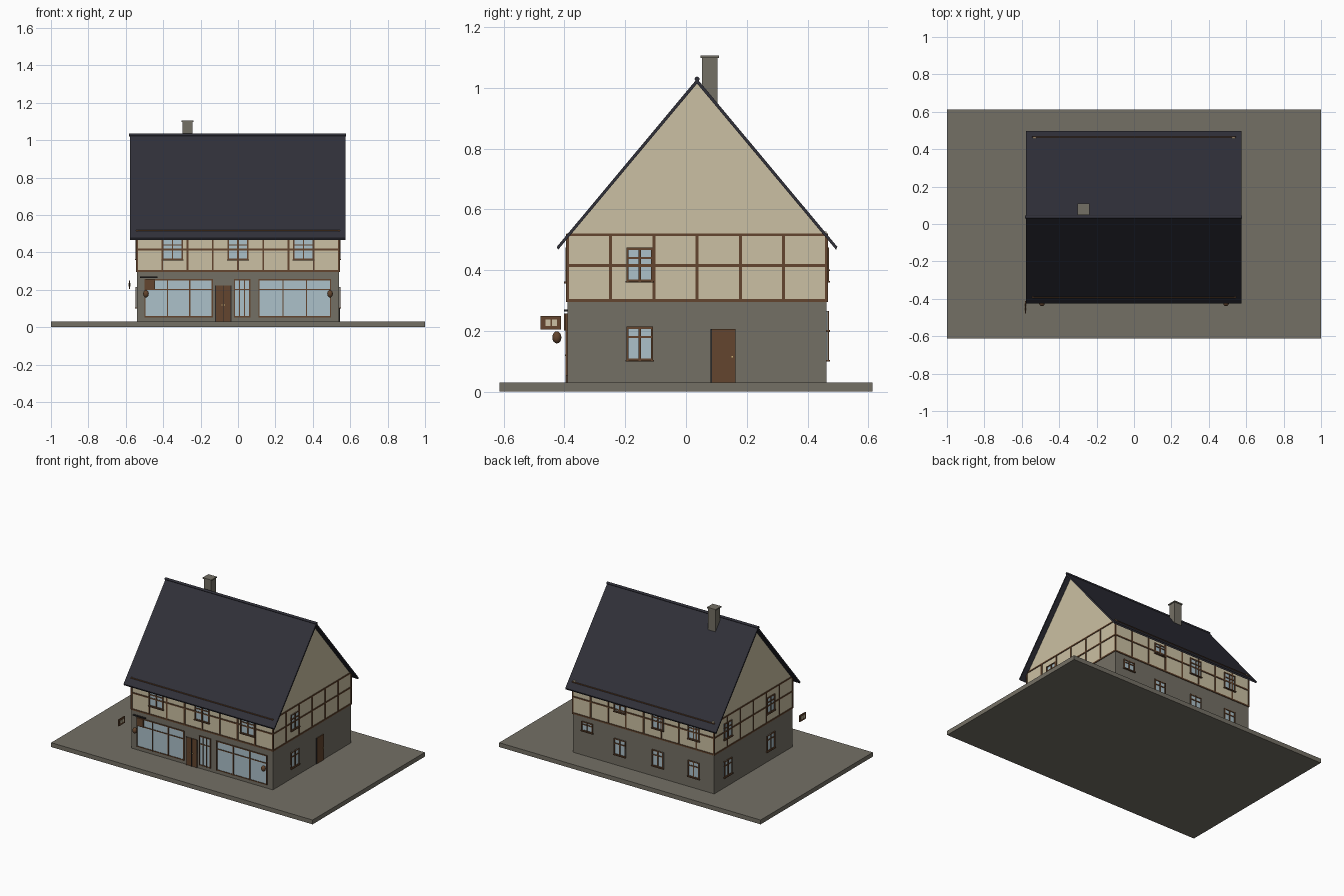
import bpy, bmesh, math
from mathutils import Matrix, Vector

if "Cube" in bpy.data.objects:
    bpy.data.objects.remove(bpy.data.objects["Cube"])


def lin(c):
    c /= 255
    return c / 12.92 if c <= 0.04045 else ((c + 0.055) / 1.055) ** 2.4


def material(name, r, g, b):
    m = bpy.data.materials.new(name)
    m.diffuse_color = (lin(r), lin(g), lin(b), 1)
    m.use_nodes = True
    m.node_tree.nodes["Principled BSDF"].inputs["Base Color"].default_value = m.diffuse_color
    return m


STONE = material("grey stone", 116, 112, 101)
CREAM = material("cream plaster", 203, 192, 163)
TIMBER = material("brown timber", 99, 69, 46)
GLASS = material("pale glass", 172, 193, 202)
SLATE = material("dark slate", 48, 48, 57)
IRON = material("dark iron", 42, 40, 40)
BRASS = material("brass", 205, 180, 120)

X, Y0, Y1 = 0.54, -0.39, 0.463     # house walls
RIDGE_Y = (Y0 + Y1) / 2


def finish(name, bm, mats):
    bmesh.ops.recalc_face_normals(bm, faces=bm.faces[:])
    me = bpy.data.meshes.new(name)
    bm.to_mesh(me)
    bm.free()
    for m in mats:
        me.materials.append(m)
    ob = bpy.data.objects.new(name, me)
    bpy.context.collection.objects.link(ob)
    return ob


def boxes(name, parts):
    """One object from (low corner, high corner, material) boxes."""
    bm, mats = bmesh.new(), []
    for lo, hi, mat in parts:
        if mat not in mats:
            mats.append(mat)
        lo, hi = Vector(lo), Vector(hi)
        size = hi - lo
        mtx = Matrix.Translation((lo + hi) / 2) @ Matrix.Diagonal((*size, 1))
        vs = bmesh.ops.create_cube(bm, size=1, matrix=mtx)["verts"]
        for f in {f for v in vs for f in v.link_faces}:
            f.material_index = mats.index(mat)
    return finish(name, bm, mats)


def prism(name, profile, x0, x1, mat):
    """Extrude a (y, z) profile along x."""
    bm = bmesh.new()
    f = bm.faces.new([bm.verts.new((x0, y, z)) for y, z in profile])
    r = bmesh.ops.extrude_face_region(bm, geom=[f])
    vs = [v for v in r["geom"] if isinstance(v, bmesh.types.BMVert)]
    bmesh.ops.translate(bm, verts=vs, vec=(x1 - x0, 0, 0))
    return finish(name, bm, [mat])


def on_wall(side, u0, u1, z0, z1, depth, mat):
    """Box lying on one wall, reaching outward by depth."""
    a, b = -0.004, depth
    if side == "front":
        return ((u0, Y0 - b, z0), (u1, Y0 - a, z1), mat)
    if side == "back":
        return ((u0, Y1 + a, z0), (u1, Y1 + b, z1), mat)
    if side == "right":
        return ((X + a, u0, z0), (X + b, u1, z1), mat)
    return ((-X - b, u0, z0), (-X - a, u1, z1), mat)


def window(name, side, u0, u1, z0, z1, panes=2, transom=0.3, t=0.007, sill=True):
    d = 0.007
    p = [on_wall(side, u0, u1, z0, z1, 0.002, GLASS)]
    for i in range(panes + 1):                       # uprights
        u = u0 + (u1 - u0 - t) * i / panes
        p.append(on_wall(side, u, u + t, z0, z1, d, TIMBER))
    zt = z1 - (z1 - z0) * transom
    for z in (z0, zt - t / 2, z1 - t):               # crossbars
        p.append(on_wall(side, u0, u1, z, z + t, d - 0.001, TIMBER))
    if sill:
        p.append(on_wall(side, u0 - 0.003, u1 + 0.003, z0 - 0.003, z0 + 0.003, 0.011, TIMBER))
    boxes(name, p)


# Ground slab, walls and gables
boxes("ground_slab", [((-1, -0.613, 0), (1, 0.613, 0.03), STONE)])
boxes("stone_ground_floor", [((-X, Y0, 0.03), (X, Y1, 0.297), STONE)])
prism("plaster_upper_floor", [(Y0, 0.297), (Y1, 0.297), (Y1, 0.505), (RIDGE_Y, 1.015), (Y0, 0.505)],
      -X, X, CREAM)

# Roof with thin slopes and ridge roll
prism("roof", [(-0.425, 0.477), (RIDGE_Y, 1.03), (0.498, 0.477), (0.494, 0.467),
               (RIDGE_Y, 1.014), (-0.421, 0.467)], -0.578, 0.575, SLATE)
bm = bmesh.new()
bmesh.ops.create_cone(bm, cap_ends=True, segments=12, radius1=0.008, radius2=0.008, depth=1.16,
                      matrix=Matrix.Translation((-0.002, RIDGE_Y, 1.029)) @ Matrix.Rotation(math.pi / 2, 4, "Y"))
finish("ridge_roll", bm, [SLATE])
# Wall corners showing through the back slope
boxes("plaster_corner_tips", [((s * 0.531 - 0.008, 0.44, 0.5), (s * 0.531 + 0.008, 0.463, 0.527), CREAM)
                              for s in (-1, 1)])

# Chimney with cap
boxes("chimney", [((-0.298, 0.052, 0.9), (-0.243, 0.104, 1.1), STONE),
                  ((-0.303, 0.047, 1.098), (-0.238, 0.109, 1.106), STONE)])

# Timber framing: rails and posts on every wall
for side, lo, hi, bays in (("front", -X, X, 8), ("back", -X, X, 8),
                           ("left", Y0, Y1, 6), ("right", Y0, Y1, 6)):
    p = []
    for z0, z1 in ((0.296, 0.306), (0.411, 0.42), (0.512, 0.521 if side in ("left", "right") else 0.519)):
        p.append(on_wall(side, lo - 0.004, hi + 0.004, z0, z1, 0.0045, TIMBER))
    for i in range(bays + 1):
        u = lo + (hi - lo) * i / bays
        p.append(on_wall(side, u - 0.005, u + 0.005, 0.3, 0.515, 0.004, TIMBER))
    boxes(side + "_timber_frame", p)

# Upper front windows and shop fronts
for i, x in enumerate((-0.35, 0, 0.35)):
    window(f"front_upper_window_{i}", "front", x - 0.055, x + 0.055, 0.36, 0.474)
for name, u0, u1 in (("left_shop_window", -0.5, -0.135), ("right_shop_window", 0.11, 0.497),
                     ("narrow_shop_window", -0.022, 0.066)):
    window(name, "front", u0, u1, 0.053, 0.257, 3, 0.27, 0.006, False)

# Back windows; the small ones sit high
for i, (x, z0, z1) in enumerate(((0.43, 0.2, 0.265), (0.18, 0.102, 0.214), (-0.11, 0.102, 0.214),
                                 (-0.385, 0.102, 0.214), (0.18, 0.4, 0.474), (-0.11, 0.362, 0.474),
                                 (-0.385, 0.362, 0.474))):
    window(f"back_window_{i}", "back", x - 0.044, x + 0.044, z0, z1)

# Side windows
for side, ys in (("right", (-0.152,)), ("left", (-0.152, 0.315))):
    for i, y in enumerate(ys):
        for floor, z in (("lower", 0.102), ("upper", 0.362)):
            window(f"{side}_{floor}_window_{i}", side, y - 0.044, y + 0.044, z, z + 0.112)

# Double front door and single side door
boxes("front_door", [on_wall("front", -0.122, -0.036, 0.03, 0.222, 0.004, TIMBER),
                     on_wall("front", -0.081, -0.077, 0.03, 0.222, 0.006, IRON),
                     on_wall("front", -0.122, -0.117, 0.03, 0.222, 0.006, IRON),
                     on_wall("front", -0.041, -0.036, 0.03, 0.222, 0.006, IRON),
                     on_wall("front", -0.089, -0.084, 0.117, 0.122, 0.009, BRASS),
                     on_wall("front", -0.074, -0.069, 0.117, 0.122, 0.009, BRASS)])
boxes("side_door", [on_wall("right", 0.083, 0.163, 0.03, 0.207, 0.005, TIMBER),
                    on_wall("right", 0.081, 0.086, 0.03, 0.207, 0.006, IRON),
                    on_wall("right", 0.15, 0.155, 0.112, 0.117, 0.009, BRASS)])

# Wall lanterns
for s, side in ((-1, "left"), (1, "right")):
    bm = bmesh.new()
    bmesh.ops.create_uvsphere(bm, u_segments=12, v_segments=8, radius=1,
                              matrix=Matrix.Translation((s * 0.492, -0.425, 0.179))
                              @ Matrix.Diagonal((0.015, 0.015, 0.02, 1)))
    ob = finish(side + "_lantern", bm, [TIMBER])
    for f in ob.data.polygons:
        f.use_smooth = True

# Flat sign on the wall with its bar, and the projecting sign at the corner
boxes("wall_sign", [on_wall("front", -0.495, -0.445, 0.202, 0.258, 0.012, TIMBER),
                    on_wall("front", -0.525, -0.43, 0.264, 0.27, 0.012, IRON)])
boxes("projecting_sign", [((-0.584, -0.478, 0.204), (-0.577, -0.411, 0.249), TIMBER)]
      + [((-0.585, y, 0.217), (-0.576, y + 0.017, 0.237), CREAM) for y in (-0.463, -0.441)])
